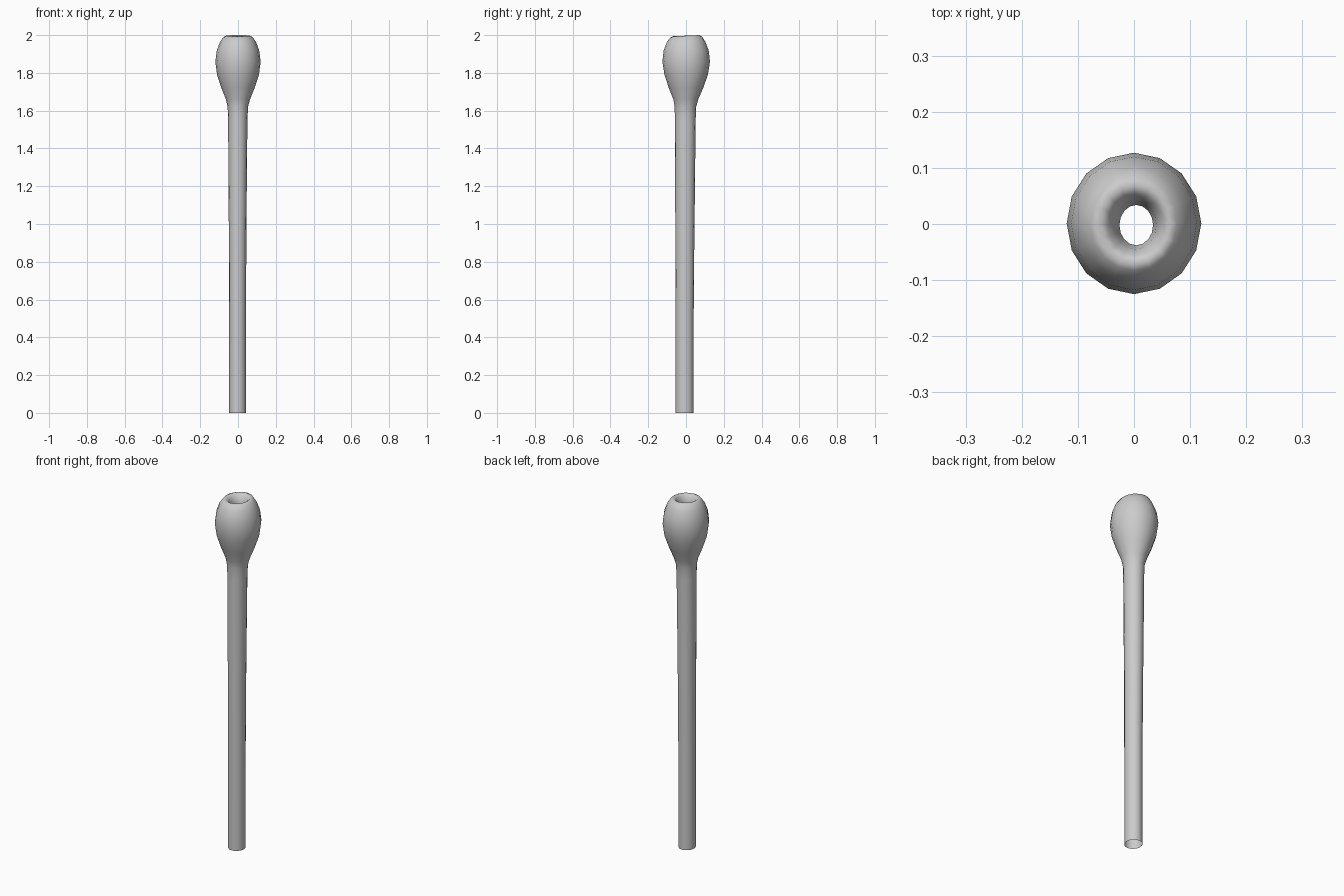
import bpy, bmesh, math

SIDES = 16

# Cross-sections from the open foot to the inner lip: z, centre x, centre y, radius x, radius y
RINGS = [
    (0.00, -0.002, -0.007, 0.045, 0.048),
    (0.55, -0.002, -0.007, 0.045, 0.048),
    (0.90, -0.002, -0.006, 0.046, 0.050),
    (1.25, -0.002, -0.005, 0.049, 0.053),
    (1.55, -0.001, -0.004, 0.051, 0.055),
    (1.62, -0.001, -0.003, 0.054, 0.057),
    (1.66, 0.000, -0.001, 0.064, 0.066),
    (1.72, 0.000, 0.000, 0.088, 0.091),
    (1.79, 0.000, 0.001, 0.111, 0.115),
    (1.86, 0.000, 0.001, 0.120, 0.126),
    (1.92, 0.000, 0.001, 0.112, 0.119),
    (1.965, 0.000, 0.001, 0.095, 0.101),
    (1.99, 0.000, 0.001, 0.077, 0.084),
    (1.997, 0.001, 0.000, 0.063, 0.069),
    (1.985, 0.002, -0.001, 0.049, 0.054),
    (1.96, 0.003, -0.002, 0.037, 0.043),
    (1.92, 0.004, -0.002, 0.030, 0.036),
]

# Hollow stem and bulb lofted as one skin
bm = bmesh.new()
loops = []
for z, cx, cy, rx, ry in RINGS:
    loop = []
    for i in range(SIDES):
        a = 2 * math.pi * i / SIDES
        lift = 0.003 * math.sin(a) if 1.98 < z < 2 else 0
        loop.append(bm.verts.new((cx + rx * math.cos(a), cy + ry * math.sin(a), z + lift)))
    loops.append(loop)
for low, high in zip(loops, loops[1:]):
    for i in range(SIDES):
        j = (i + 1) % SIDES
        bm.faces.new((low[i], low[j], high[j], high[i])).smooth = True

mesh = bpy.data.meshes.new("hollow_bulb_stem")
bm.to_mesh(mesh)
bm.free()
stem = bpy.data.objects.new("hollow_bulb_stem", mesh)
bpy.context.collection.objects.link(stem)
